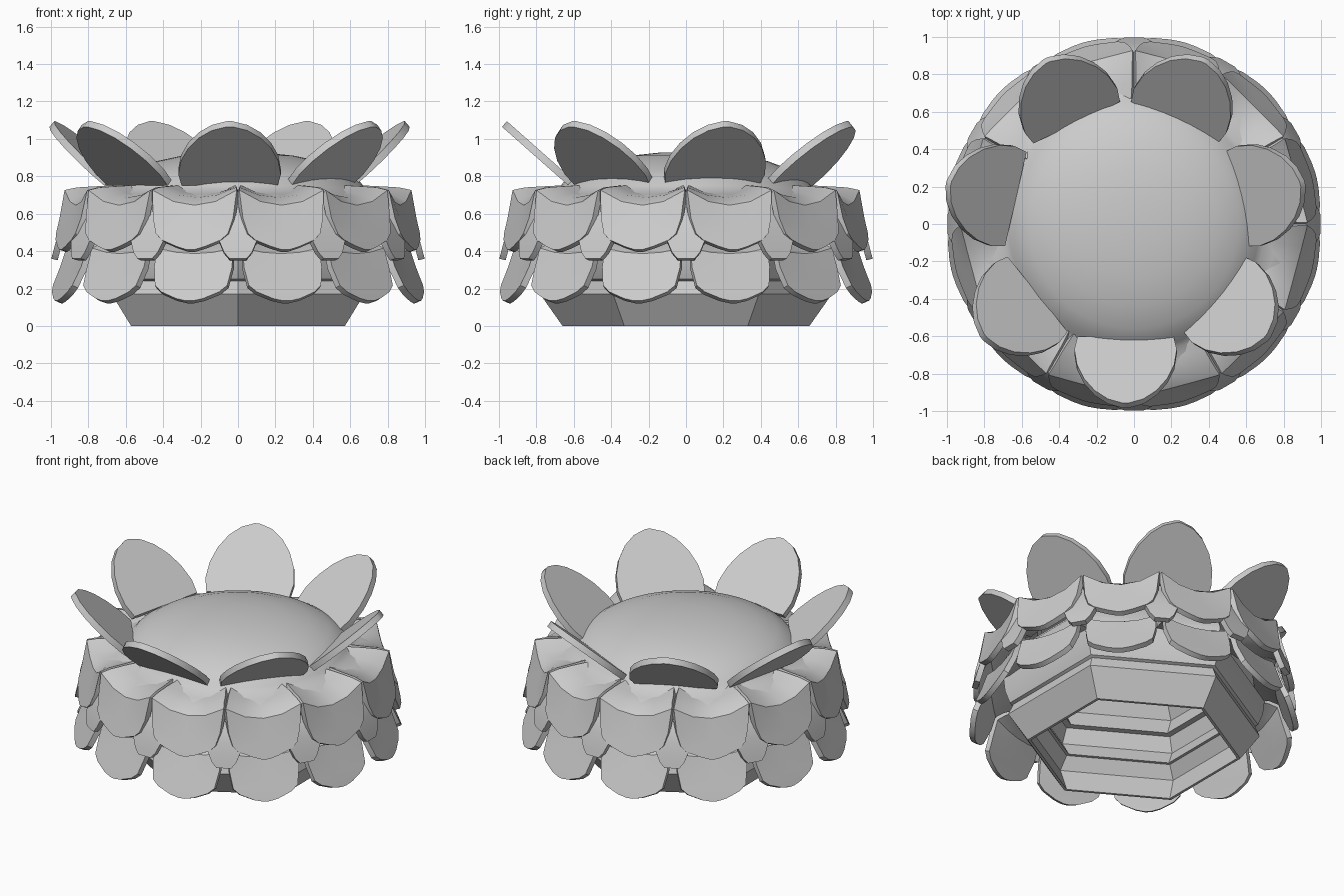
import bpy, bmesh, math
from mathutils import Matrix, Vector

cube = bpy.data.objects.get("Cube")
if cube:
    bpy.data.objects.remove(cube)

stone = bpy.data.materials.new("pale_grey")
stone.use_nodes = True
GREY = (0.6, 0.6, 0.6, 1)
stone.diffuse_color = GREY
stone.node_tree.nodes["Principled BSDF"].inputs["Base Color"].default_value = GREY


def finish(name, bm, angle, thickness=0):
    bmesh.ops.recalc_face_normals(bm, faces=bm.faces)
    mesh = bpy.data.meshes.new(name)
    bm.to_mesh(mesh)
    bm.free()
    mesh.materials.append(stone)
    obj = bpy.data.objects.new(name, mesh)
    bpy.context.collection.objects.link(obj)
    bpy.ops.object.select_all(action='DESELECT')
    bpy.context.view_layer.objects.active = obj
    obj.select_set(True)
    if thickness:
        solid = obj.modifiers.new("thickness", 'SOLIDIFY')
        solid.thickness = thickness
        solid.offset = 0
        bpy.ops.object.modifier_apply(modifier=solid.name)
    bpy.ops.object.shade_smooth_by_angle(angle=math.radians(angle))


def lathe(name, profile, sides, angle=30, closed=False):
    """Spin a radius/height profile, with one corner facing the front."""
    bm = bmesh.new()
    pts = [bm.verts.new((0, -r, z)) for r, z in profile]
    edges = [bm.edges.new(p) for p in zip(pts, pts[1:])]
    if closed:
        edges.append(bm.edges.new((pts[-1], pts[0])))
    bmesh.ops.spin(bm, geom=pts + edges, axis=(0, 0, 1), cent=(0, 0, 0),
                   angle=math.tau, steps=sides, use_merge=True)
    bmesh.ops.remove_doubles(bm, verts=bm.verts, dist=0.0005)
    finish(name, bm, angle)


def petals(name, rows, count, start, thickness=0.035, columns=4, shift=0):
    """Ring of petals; each row is radius, height, half width, edge lift."""
    bm = bmesh.new()
    for i in range(count):
        turn = Matrix.Rotation(math.radians(start) + i * math.tau / count, 4, 'Z')
        grid = []
        for r, z, w, lift in rows:
            ts = [2 * c / columns - 1 for c in range(columns + 1)]
            grid.append([bm.verts.new(turn @ Vector((w * t, -r, z + lift * t * t))
                                      + Vector((shift, 0, 0))) for t in ts])
        for a, b in zip(grid, grid[1:]):
            for c in range(columns):
                bm.faces.new((a[c], a[c + 1], b[c + 1], b[c]))
    finish(name, bm, 24, thickness)


# Hollow six-sided foot
lathe("foot_ring", [(0.66, 0), (0.78, 0.17), (0.75, 0.24), (0.64, 0.24),
                    (0.70, 0.16), (0.64, 0.0)], 6, closed=True)

# Six-sided body wall with stepped bands, open inside
lathe("lower_band", [(0.74, 0.235), (0.77, 0.25), (0.80, 0.33), (0.81, 0.42),
                     (0.64, 0.44), (0.68, 0.34), (0.62, 0.24)], 6, closed=True)
lathe("upper_band", [(0.80, 0.42), (0.82, 0.50), (0.79, 0.58), (0.70, 0.66),
                     (0.58, 0.68), (0.66, 0.56), (0.60, 0.44)], 6, closed=True)

# Smooth domed top flowing into a skirt
lathe("dome", [(0, 0.93), (0.15, 0.926), (0.3, 0.91), (0.44, 0.88), (0.56, 0.835),
               (0.64, 0.785), (0.67, 0.75), (0.70, 0.725), (0.76, 0.705),
               (0.83, 0.685), (0.87, 0.655)], 48, 60)

# Hanging petals in overlapping tiers
petals("lower_petals", [(0.74, 0.44, 0.19, 0), (0.82, 0.41, 0.20, 0.02),
                        (0.88, 0.375, 0.212, 0.03), (0.91, 0.31, 0.216, 0),
                        (0.955, 0.21, 0.20, 0), (0.971, 0.175, 0.16, 0),
                        (0.986, 0.14, 0.075, 0), (0.991, 0.128, 0.02, 0)], 12, 15)
petals("upper_petals", [(0.65, 0.69, 0.165, 0.045), (0.74, 0.685, 0.195, 0.045),
                        (0.83, 0.67, 0.22, 0.055), (0.885, 0.635, 0.238, 0.08),
                        (0.912, 0.56, 0.222, 0.01), (0.937, 0.49, 0.20, 0),
                        (0.949, 0.455, 0.165, 0), (0.961, 0.42, 0.08, 0),
                        (0.967, 0.402, 0.02, 0)], 12, 15)
petals("small_petals", [(0.84, 0.66, 0.03, 0), (0.91, 0.575, 0.03, 0),
                        (0.938, 0.50, 0.09, 0), (0.956, 0.45, 0.10, 0),
                        (0.972, 0.39, 0.075, 0), (0.981, 0.355, 0.045, 0)],
       12, 0, columns=2)

# Flat crown petals tilted outward around the dome; rows are distance, half width
TILT = math.radians(41.5)
crown = [(0, 0.257), (0.09, 0.274), (0.2, 0.26), (0.3, 0.222),
         (0.385, 0.165), (0.445, 0.095), (0.475, 0.015)]
petals("crown_petals", [(0.615 + d * math.cos(TILT), 0.765 + d * math.sin(TILT), w, 0)
                        for d, w in crown],
       7, 0, thickness=0.04, columns=2, shift=-0.045)
